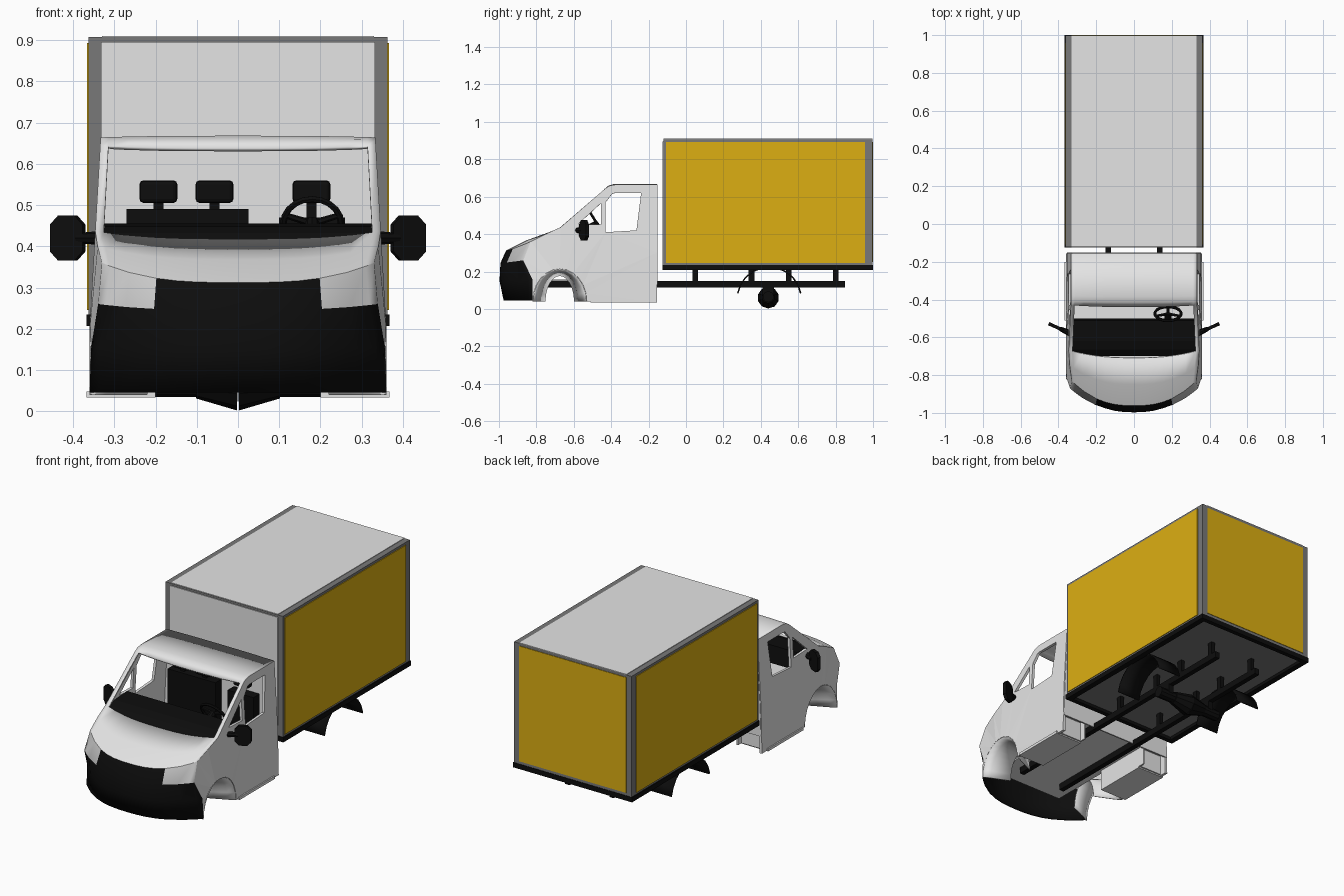
import bpy, bmesh, math
from mathutils import Vector

if "Cube" in bpy.data.objects:
    bpy.data.objects.remove(bpy.data.objects["Cube"])


def mat(name, r, g, b):
    m = bpy.data.materials.new(name)
    m.diffuse_color = (r, g, b, 1)
    m.use_nodes = True
    m.node_tree.nodes["Principled BSDF"].inputs["Base Color"].default_value = m.diffuse_color
    return m


WHITE = mat("white_paint", 0.78, 0.78, 0.78)
LAMP = mat("lamp_grey", 0.6, 0.6, 0.6)
BLACK = mat("black_plastic", 0.004, 0.004, 0.004)
GREY = mat("frame_grey", 0.19, 0.19, 0.19)
YELLOW = mat("yellow_panel", 0.72, 0.43, 0.006)


def finish(bm, name, mats, mirror=False, thick=0, smooth=False):
    me = bpy.data.meshes.new(name)
    bm.to_mesh(me)
    bm.free()
    ob = bpy.data.objects.new(name, me)
    bpy.context.collection.objects.link(ob)
    for m in mats:
        me.materials.append(m)
    if smooth:
        bpy.ops.object.select_all(action='DESELECT')
        ob.select_set(True)
        bpy.context.view_layer.objects.active = ob
        bpy.ops.object.shade_smooth_by_angle(angle=math.radians(30))
    if thick:
        s = ob.modifiers.new("thickness", 'SOLIDIFY')
        s.thickness, s.offset = thick, -1
    if mirror:
        ob.modifiers.new("mirror", 'MIRROR')
    return ob


def box(name, x, y, z, m, mirror=False, bevel=0):
    bm = bmesh.new()
    bmesh.ops.create_cube(bm, size=1)
    for v in bm.verts:
        v.co = [a + (b - a) * (c + 0.5) for (a, b), c in zip((x, y, z), v.co)]
    if bevel:
        bmesh.ops.bevel(bm, geom=bm.edges[:], offset=bevel, segments=2, affect='EDGES', profile=0.5)
    return finish(bm, name, [m], mirror)


def prism(name, profile, x0, x1, m, mirror=False):
    """Extrude a (y, z) outline along x."""
    bm = bmesh.new()
    f = bm.faces.new([bm.verts.new((x0, y, z)) for y, z in profile])
    r = bmesh.ops.extrude_face_region(bm, geom=[f])
    for v in r['geom']:
        if isinstance(v, bmesh.types.BMVert):
            v.co.x = x1
    bmesh.ops.recalc_face_normals(bm, faces=bm.faces)
    return finish(bm, name, [m], mirror)


def strip(bm, rows):
    """Skin a list of point rows with quads; returns faces by row."""
    vs = [[bm.verts.new(p) for p in r] for r in rows]
    return [[bm.faces.new((a[i], a[i + 1], b[i + 1], b[i])) for i in range(len(a) - 1)]
            for a, b in zip(vs, vs[1:])]


def tube(name, a, b, r1, r2, m, sides=10, mirror=False):
    a, b = Vector(a), Vector(b)
    bm = bmesh.new()
    bmesh.ops.create_cone(bm, cap_ends=True, segments=sides, radius1=r1, radius2=r2, depth=(b - a).length)
    q = (b - a).to_track_quat('Z', 'Y')
    for v in bm.verts:
        v.co = q @ v.co + (a + b) / 2
    return finish(bm, name, [m], mirror, smooth=True)


def half_width(y, z):
    base = 0.36 - 0.058 * max(0, z - 0.2)
    return base - 0.16 * max(0, -0.7 - y) * min(1, max(0, (z - 0.1) / 0.25))


# Cab front skin: bumper, lamps, bonnet, windscreen posts, roof
ROWS = [(-0.975, 0.045, -0.82, 0.045), (-0.997, 0.15, -0.82, 0.155), (-0.992, 0.245, -0.87, 0.26),
        (-0.962, 0.312, -0.83, 0.36), (-0.85, 0.368, -0.75, 0.40), (-0.71, 0.418, -0.67, 0.437),
        (-0.44, 0.638, -0.43, 0.645), (-0.415, 0.659, -0.41, 0.658), (-0.385, 0.668, -0.38, 0.664),
        (-0.155, 0.668, -0.155, 0.664)]
half = [0.15, 0.3, 0.45, 0.6, 0.8, 0.94, 1]
COLS = [-t for t in reversed(half)] + [0] + half
pts = []
for yc, zc, ye, ze in ROWS:
    w = half_width(ye, ze)
    pts.append([(w * t, yc + (ye - yc) * abs(t) ** 2.5, zc + (ze - zc) * abs(t) ** 3) for t in COLS])
bm = bmesh.new()
opening = []
for r, faces in enumerate(strip(bm, pts)):
    for c, f in enumerate(faces):
        t = abs(COLS[c] + COLS[c + 1]) / 2
        if r < 2:
            f.material_index = 1
        elif r == 2:
            f.material_index = 1 if t < 0.6 else 2
        elif r == 5 and t < 0.94:
            opening.append(f)
bmesh.ops.delete(bm, geom=opening, context='FACES')
finish(bm, "cab_front_and_roof", [WHITE, BLACK, LAMP], thick=0.01, smooth=True)


# Cab sides with wheel arch and window openings
def arch(ry, rz, n=12):
    return [(-0.675 - ry * math.cos(math.pi * i / n), 0.04 + rz * math.sin(math.pi * i / n)) for i in range(n + 1)]


outer = arch(0.145, 0.175) + [(-0.155, 0.035), (-0.155, 0.3), (-0.155, 0.664), (-0.38, 0.664), (-0.41, 0.658),
                              (-0.43, 0.645), (-0.67, 0.437), (-0.75, 0.40), (-0.83, 0.36), (-0.87, 0.26), (-0.82, 0.155)]
door_window = [(-0.43, 0.41), (-0.43, 0.57), (-0.395, 0.615), (-0.38, 0.62), (-0.24, 0.62), (-0.265, 0.42)]
quarter_window = [(-0.455, 0.45), (-0.455, 0.565), (-0.575, 0.455)]
bm = bmesh.new()
for loop in (outer, door_window, quarter_window):
    vs = [bm.verts.new((0, y, z)) for y, z in loop]
    for a, b in zip(vs, vs[1:] + vs[:1]):
        bm.edges.new((a, b))
bmesh.ops.triangle_fill(bm, use_beauty=True, use_dissolve=False, edges=bm.edges[:], normal=(1, 0, 0))
bm.normal_update()
for f in bm.faces:
    if f.normal.x < 0:
        f.normal_flip()
for v in bm.verts:
    v.co.x = half_width(v.co.y, v.co.z)
finish(bm, "cab_side", [WHITE], mirror=True, thick=0.015)

# Wheel arch lining narrowing inwards
bm = bmesh.new()
strip(bm, [[(x, y, z) for y, z in arch(ry, rz)] for x, ry, rz in
           ((0.358, 0.145, 0.175), (0.32, 0.125, 0.165), (0.22, 0.08, 0.14))])
finish(bm, "wheel_arch_lining", [WHITE], mirror=True, thick=0.004, smooth=True)

# Cab rear wall, floor and steps
bm = bmesh.new()
strip(bm, [[(-half_width(-0.16, z) + 0.004, -0.16, z), (half_width(-0.16, z) - 0.004, -0.16, z)]
           for z in (0.13, 0.3, 0.664)])
finish(bm, "cab_rear_wall", [WHITE], thick=0.008)
box("cab_floor", (-0.345, 0.345), (-0.52, -0.16), (0.15, 0.158), WHITE)
box("cab_front_floor", (-0.22, 0.22), (-0.88, -0.52), (0.15, 0.158), WHITE)
box("door_step", (0.2, 0.367), (-0.51, -0.2), (0.033, 0.048), WHITE, True)
box("door_step_wall", (0.2, 0.208), (-0.51, -0.16), (0.04, 0.15), WHITE, True)
box("door_step_end", (0.2, 0.35), (-0.2, -0.192), (0.04, 0.15), WHITE, True)

# Dashboard, steering wheel, seats
prism("dashboard", [(-0.70, 0.405), (-0.665, 0.432), (-0.62, 0.448), (-0.51, 0.455), (-0.5, 0.36), (-0.69, 0.34)],
      -0.328, 0.328, BLACK)
bpy.ops.mesh.primitive_torus_add(major_segments=20, minor_segments=6, major_radius=0.07, minor_radius=0.008,
                                 location=(0.18, -0.475, 0.455), rotation=(math.radians(-58), 0, 0))
wheel = bpy.context.object
wheel.name = "steering_wheel"
wheel.data.materials.append(BLACK)
tube("steering_column", (0.18, -0.56, 0.405), (0.18, -0.475, 0.456), 0.025, 0.018, BLACK)
for a in (-90, 20, 160):
    u, s = math.cos(math.radians(a)) * 0.07, math.sin(math.radians(a)) * 0.07
    tube("steering_spoke", (0.18, -0.475, 0.455), (0.18 + u, -0.475 - s * 0.53, 0.455 + s * 0.85),
         0.009, 0.007, BLACK, 6)
for name, x0, x1, top in (("passenger_bench", -0.27, 0.025, 0.49), ("driver_seat", 0.1, 0.26, 0.47)):
    box(name + "_back", (x0, x1), (-0.235, -0.18), (0.2, top), BLACK)
    box(name + "_cushion", (x0, x1), (-0.43, -0.19), (0.2, 0.27), BLACK)
    box(name + "_base", (x0 + 0.02, x1 - 0.02), (-0.4, -0.2), (0.158, 0.2), BLACK)
for x in (-0.193, -0.057, 0.178):
    box("headrest", (x - 0.046, x + 0.046), (-0.235, -0.19), (0.505, 0.56), BLACK, bevel=0.01)
    box("headrest_post", (x - 0.012, x + 0.012), (-0.215, -0.205), (0.46, 0.51), BLACK)

# Door mirrors
bm = bmesh.new()
direction = Vector((0.91, 0.41, 0))
rings = []
for d in (-0.009, 0.009):
    ring = []
    for u, h in ((1, .6), (.5, 1), (-.5, 1), (-1, .6), (-1, -.6), (-.5, -1), (.5, -1), (1, -.6)):
        p = Vector((0.413, -0.545, 0.42)) + direction * u * 0.043 + Vector((-0.41, 0.91, 0)) * d
        ring.append(bm.verts.new(p + Vector((0, 0, h * 0.055))))
    rings.append(ring)
bm.faces.new(rings[0])
bm.faces.new(rings[1][::-1])
for i in range(8):
    j = (i + 1) % 8
    bm.faces.new((rings[0][i], rings[1][i], rings[1][j], rings[0][j]))
bmesh.ops.recalc_face_normals(bm, faces=bm.faces)
finish(bm, "door_mirror", [BLACK], mirror=True)
tube("mirror_arm", (0.335, -0.58, 0.42), (0.39, -0.555, 0.42), 0.017, 0.012, BLACK, 8, True)

# Cargo box: frame-coloured body with thin panels
box("cargo_frame", (-0.362, 0.362), (-0.121, 0.997), (0.225, 0.907), GREY)
box("cargo_side_panel", (0.36, 0.366), (-0.108, 0.957), (0.245, 0.893), YELLOW, True)
box("cargo_rear_panel", (-0.33, 0.33), (0.994, 1.0), (0.25, 0.893), YELLOW)
box("cargo_front_panel", (-0.332, 0.332), (-0.125, -0.119), (0.235, 0.895), WHITE)
box("cargo_roof_panel", (-0.33, 0.33), (-0.119, 0.997), (0.904, 0.91), WHITE)
box("base_side_bar", (0.335, 0.367), (-0.125, 1.0), (0.207, 0.234), BLACK, True)
box("base_front_bar", (-0.34, 0.34), (-0.125, -0.1), (0.207, 0.234), BLACK)
box("base_rear_bar", (-0.34, 0.34), (0.975, 1.0), (0.207, 0.234), BLACK)

# Chassis rails, rear axle, mudguards
box("chassis_rail", (0.122, 0.15), (-0.76, 0.85), (0.115, 0.15), BLACK, True)
for y in (0.05, 0.35, 0.55, 0.8):
    box("rail_mount", (0.125, 0.147), (y - 0.015, y + 0.015), (0.15, 0.226), BLACK, True)
tube("axle_half", (0, 0.44, 0.06), (0.1, 0.44, 0.065), 0.058, 0.034, BLACK, 10, True)
tube("axle_end", (0.1, 0.44, 0.065), (0.2, 0.44, 0.065), 0.03, 0.03, BLACK, 10, True)
box("axle_spring_seat", (0.12, 0.152), (0.41, 0.47), (0.07, 0.12), BLACK, True)
bm = bmesh.new()
arc = [math.radians(170 - i * 16) for i in range(11)]
strip(bm, [[(x, 0.445 + 0.167 * math.cos(a), 0.053 + 0.167 * math.sin(a)) for a in arc] for x in (0.2, 0.34)])
finish(bm, "rear_mudguard", [BLACK], mirror=True, thick=0.008, smooth=True)
